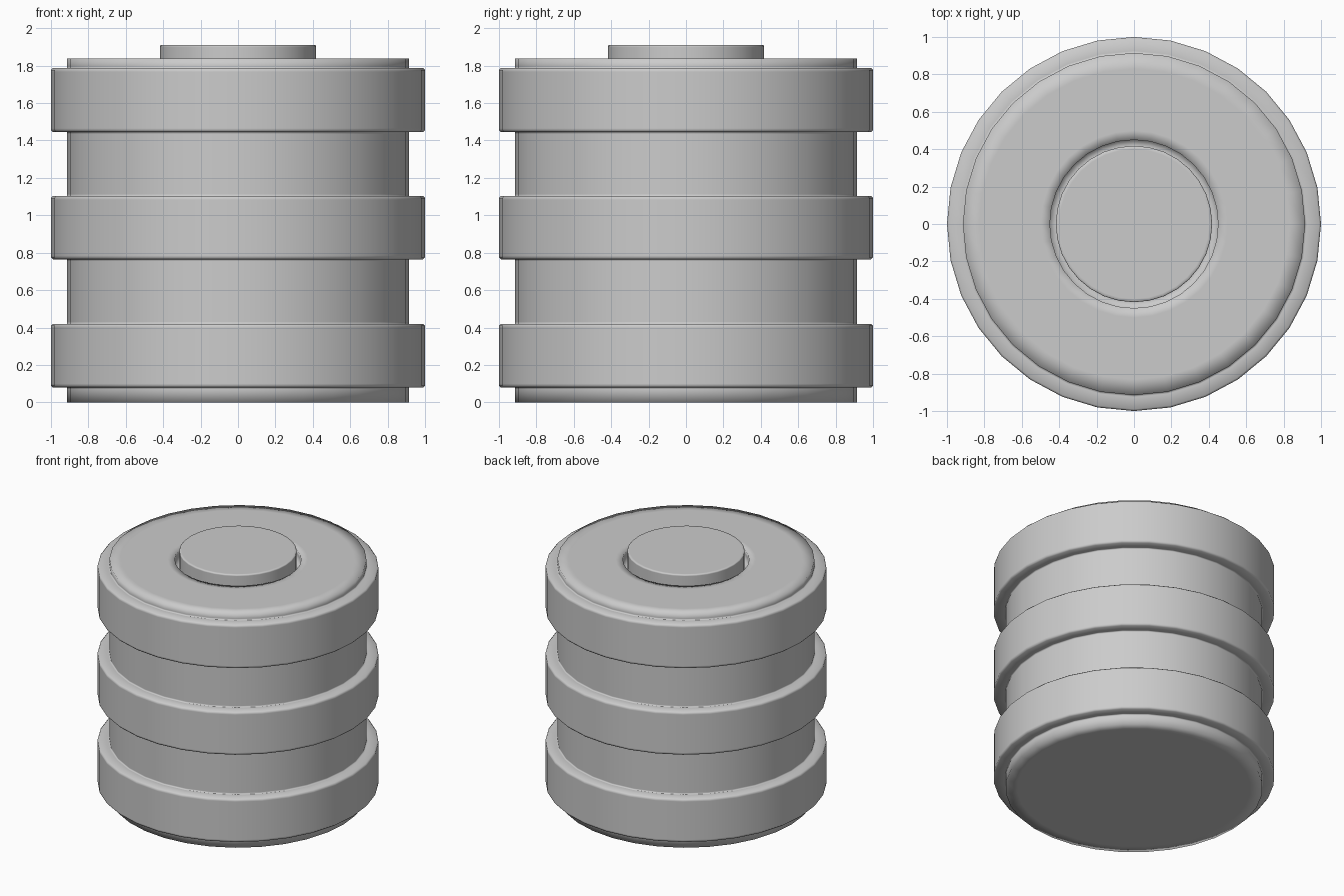
import bpy, bmesh
from math import cos, sin, tau

if "Cube" in bpy.data.objects:
    bpy.data.objects.remove(bpy.data.objects["Cube"])

SIDES = 32


def lathe(name, profile):
    """Revolve (radius, z) points round z; a zero radius becomes a pole."""
    bm = bmesh.new()
    rings = []
    for r, z in profile:
        if r == 0:
            rings.append([bm.verts.new((0, 0, z))] * SIDES)
        else:
            rings.append([bm.verts.new((r * cos(tau * i / SIDES), r * sin(tau * i / SIDES), z))
                          for i in range(SIDES)])
    for a, b in zip(rings, rings[1:]):
        for i in range(SIDES):
            j = (i + 1) % SIDES
            bm.faces.new(dict.fromkeys((a[i], a[j], b[j], b[i])))
    for f in bm.faces:
        f.smooth = True
    mesh = bpy.data.meshes.new(name)
    bm.to_mesh(mesh)
    bm.free()
    obj = bpy.data.objects.new(name, mesh)
    bpy.context.collection.objects.link(obj)
    return obj


R, RING, B = 0.915, 1.0, 0.01      # core radius, band radius, edge softening
TOP = 1.838

# Ribbed body: base, three raised bands, top rim, then the groove round the button
profile = [(0, 0), (0.83, 0), (R, 0)]
for low, high in ((0.08, 0.42), (0.765, 1.103), (1.445, 1.787)):
    profile += [(R, low - B), (R, low), (R + B, low), (RING - B, low), (RING, low + B),
                (RING, low + 2 * B), (RING, high - 2 * B), (RING, high - B), (RING - B, high),
                (R + B, high), (R, high), (R, high + B)]
profile += [(R, TOP), (0.83, TOP), (0.50, TOP), (0.45, TOP), (0.45, TOP - 0.03),
            (0.45, 1.75), (0.418, 1.75)]
lathe("ribbed_body", profile)

# Raised centre button, rising from the groove floor
lathe("top_button", [(0.418, 1.75), (0.418, 1.90), (0.418, 1.905), (0.413, 1.91),
                     (0.40, 1.91), (0, 1.91)])
